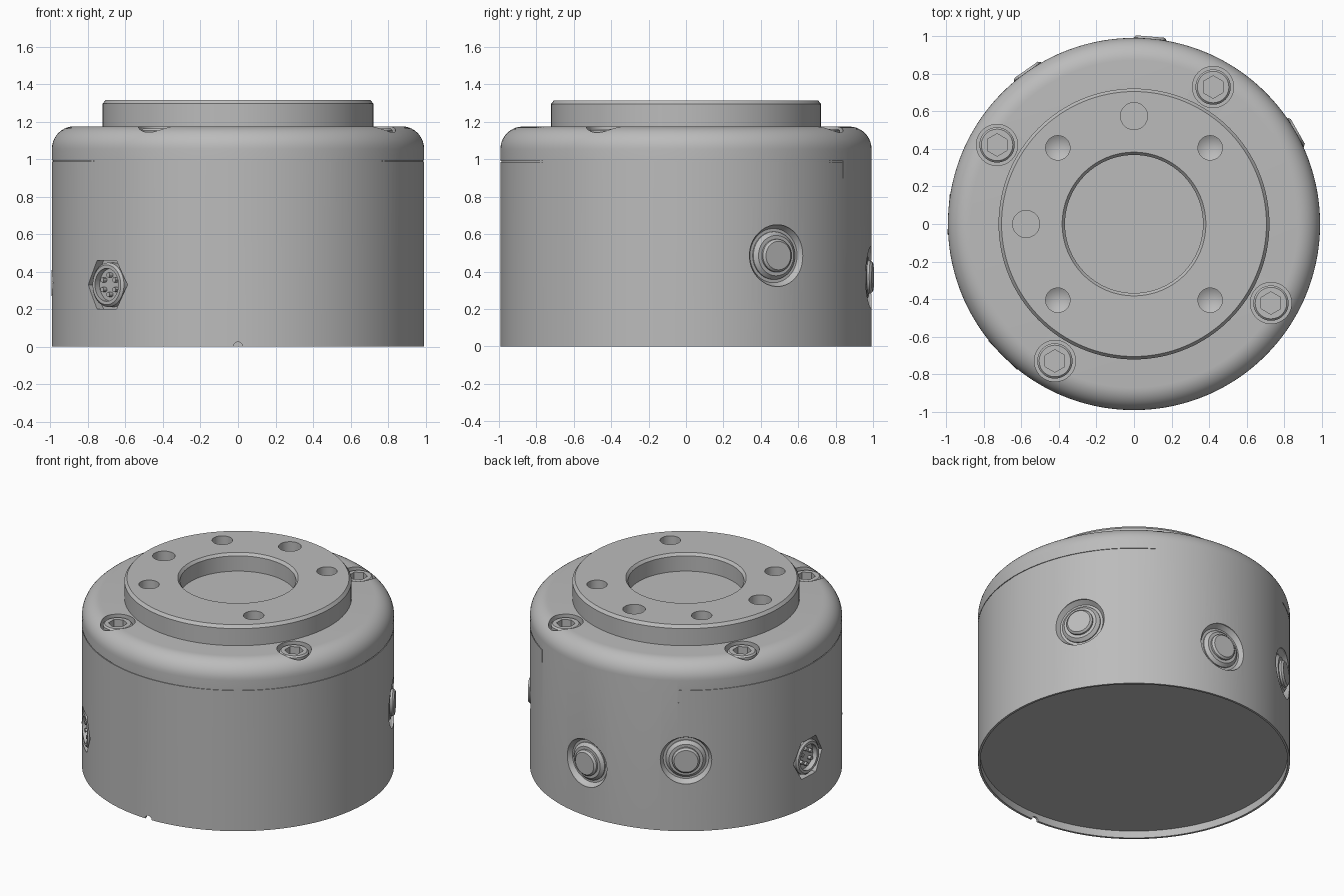
import bpy, bmesh
from math import radians, sin, cos, pi
from mathutils import Matrix, Vector

if "Cube" in bpy.data.objects:
    bpy.data.objects.remove(bpy.data.objects["Cube"], do_unlink=True)

GREY = (0.5, 0.5, 0.5, 1)
metal = bpy.data.materials.new("grey_metal")
metal.use_nodes = True
metal.diffuse_color = GREY
metal.node_tree.nodes["Principled BSDF"].inputs["Base Color"].default_value = GREY

R = 0.992       # housing radius
TOP = 1.175     # housing shoulder height
RIM = 1.315     # flange top height


def lathe(name, profile, seg=48, matrix=Matrix(), start=0, sweep=360, ring=False):
    """Spin an (r, z) profile about local z; ring closes the profile for arc pieces."""
    bm = bmesh.new()
    turn = Matrix.Rotation(radians(start), 4, 'Z')
    verts = [bm.verts.new(turn @ Vector((r, 0, z))) for r, z in profile]
    edges = [bm.edges.new(p) for p in zip(verts, verts[1:])]
    if ring:
        edges.append(bm.edges.new((verts[-1], verts[0])))
    bmesh.ops.spin(bm, geom=verts + edges, cent=(0, 0, 0), axis=(0, 0, 1),
                   angle=radians(sweep), steps=seg)
    bmesh.ops.remove_doubles(bm, verts=bm.verts, dist=1e-5)
    if sweep < 360:
        bmesh.ops.holes_fill(bm, edges=bm.edges, sides=0)
    bmesh.ops.recalc_face_normals(bm, faces=bm.faces)
    bm.transform(matrix)
    mesh = bpy.data.meshes.new(name)
    bm.to_mesh(mesh)
    bm.free()
    mesh.materials.append(metal)
    ob = bpy.data.objects.new(name, mesh)
    bpy.context.collection.objects.link(ob)
    return ob


def drum(name, r, low, high, seg=48, matrix=Matrix(), chamfer=0.0):
    """Capped cylinder or prism with an optional chamfer on its upper edge."""
    profile = [(0, low), (r, low), (r, high - chamfer)]
    if chamfer:
        profile.append((r - chamfer, high))
    return lathe(name, profile + [(0, high)], seg, matrix)


def activate(ob):
    bpy.ops.object.select_all(action='DESELECT')
    ob.select_set(True)
    bpy.context.view_layer.objects.active = ob


def cut(target, cutters):
    activate(target)
    for c in cutters:
        mod = target.modifiers.new("cut", 'BOOLEAN')
        mod.operation, mod.solver, mod.object = 'DIFFERENCE', 'EXACT', c
        bpy.ops.object.modifier_apply(modifier=mod.name)
        bpy.data.objects.remove(c, do_unlink=True)


def smooth(ob):
    activate(ob)
    bpy.ops.object.shade_smooth_by_angle(angle=radians(30))


def outward(deg, z):
    """Frame on the housing axis at height z with local z pointing outward."""
    return (Matrix.Translation((0, 0, z)) @ Matrix.Rotation(radians(deg), 4, 'Z')
            @ Matrix.Rotation(pi / 2, 4, 'Y'))


parts, cutters = [], []
hex_turn = Matrix.Rotation(pi / 6, 4, 'Z')

# Housing with rounded shoulder and recessed underside
fillet = 0.12
shoulder = [(R - fillet + fillet * cos(i * pi / 20), TOP - fillet + fillet * sin(i * pi / 20))
            for i in range(11)]
housing = lathe("housing", [(0, 0.05), (0.977, 0.05), (0.977, 0), (R, 0)]
                + shoulder + [(0, TOP)], 192)
parts.append(housing)

# Thin seam around the housing, ending in two short vertical ticks
for start, sweep, low in ((122, 296, 0.986), (122, 0.4, 0.9), (57.6, 0.4, 0.9)):
    cutters.append(lathe("seam_cutter", [(R - 0.005, low), (R + 0.02, low),
                                         (R + 0.02, 0.992), (R - 0.005, 0.992)],
                         max(1, int(sweep / 2)), start=start, sweep=sweep, ring=True))

# Small drain notch at the front of the bottom rim
cutters.append(drum("notch_cutter", 0.025, 0.9, 1.1, 24, outward(270, 0)))

# Four socket screws sunk into the shoulder
for i in range(4):
    a = radians(60 + 90 * i)
    place = Matrix.Translation((0.843 * cos(a), 0.843 * sin(a), 0))
    cutters.append(drum("screw_pocket", 0.11, 1.08, 1.3, 48, place))
    screw = drum("socket_screw", 0.094, 1.07, 1.163, 48, place, 0.01)
    cut(screw, [drum("socket_cutter", 0.06, 1.11, 1.3, 6, place @ hex_turn)])
    parts.append(screw)

# Three round buttons in counterbores
for deg, z in ((29.5, 0.485), (85, 0.37), (125, 0.495)):
    m = outward(deg, z)
    cutters.append(lathe("button_pocket", [(0, 0.95), (0.145, 0.95), (0.165, 0.98),
                                           (0.165, 1.1), (0, 1.1)], 64, m))
    parts.append(drum("button_collar", 0.128, 0.93, 0.978, 64, m, 0.02))
    parts.append(drum("button_cap", 0.088, 0.93, 1.003, 48, m, 0.012))

# Two hexagonal connector sockets with pins
for deg, z in ((225, 0.33), (177, 0.34)):
    m = outward(deg, z)
    cutters.append(drum("connector_pocket", 0.148, 0.94, 1.1, 6, m @ hex_turn))
    shell = drum("connector_shell", 0.118, 0.92, 0.99, 48, m, 0.012)
    cut(shell, [drum("shell_cutter", 0.088, 0.955, 1.1, 48, m)])
    parts.append(shell)
    for k in range(6):
        pin = Matrix.Rotation(k * pi / 3, 4, 'Z') @ Matrix.Translation((0.052, 0, 0))
        parts.append(drum("connector_pin", 0.013, 0.95, 0.98, 12, m @ pin))

cut(housing, cutters)

# Mounting flange with chamfered rim and central recess
flange = lathe("mounting_flange", [(0, TOP - 0.01), (0.722, TOP - 0.01), (0.722, RIM - 0.02),
                                   (0.706, RIM), (0.383, RIM), (0.368, RIM - 0.018),
                                   (0.368, 1.19), (0, 1.19)], 128)
parts.append(flange)
holes = []
for x, y in ((0, 0.575), (-0.575, 0)):
    holes.append(drum("dowel_hole", 0.072, 1.2, 1.4, 40, Matrix.Translation((x, y, 0))))
for x in (-0.406, 0.406):
    for y in (-0.406, 0.406):
        holes.append(lathe("drilled_hole", [(0, 1.19), (0.065, 1.23), (0.065, 1.4), (0, 1.4)],
                           40, Matrix.Translation((x, y, 0))))
cut(flange, holes)

for ob in parts:
    smooth(ob)
